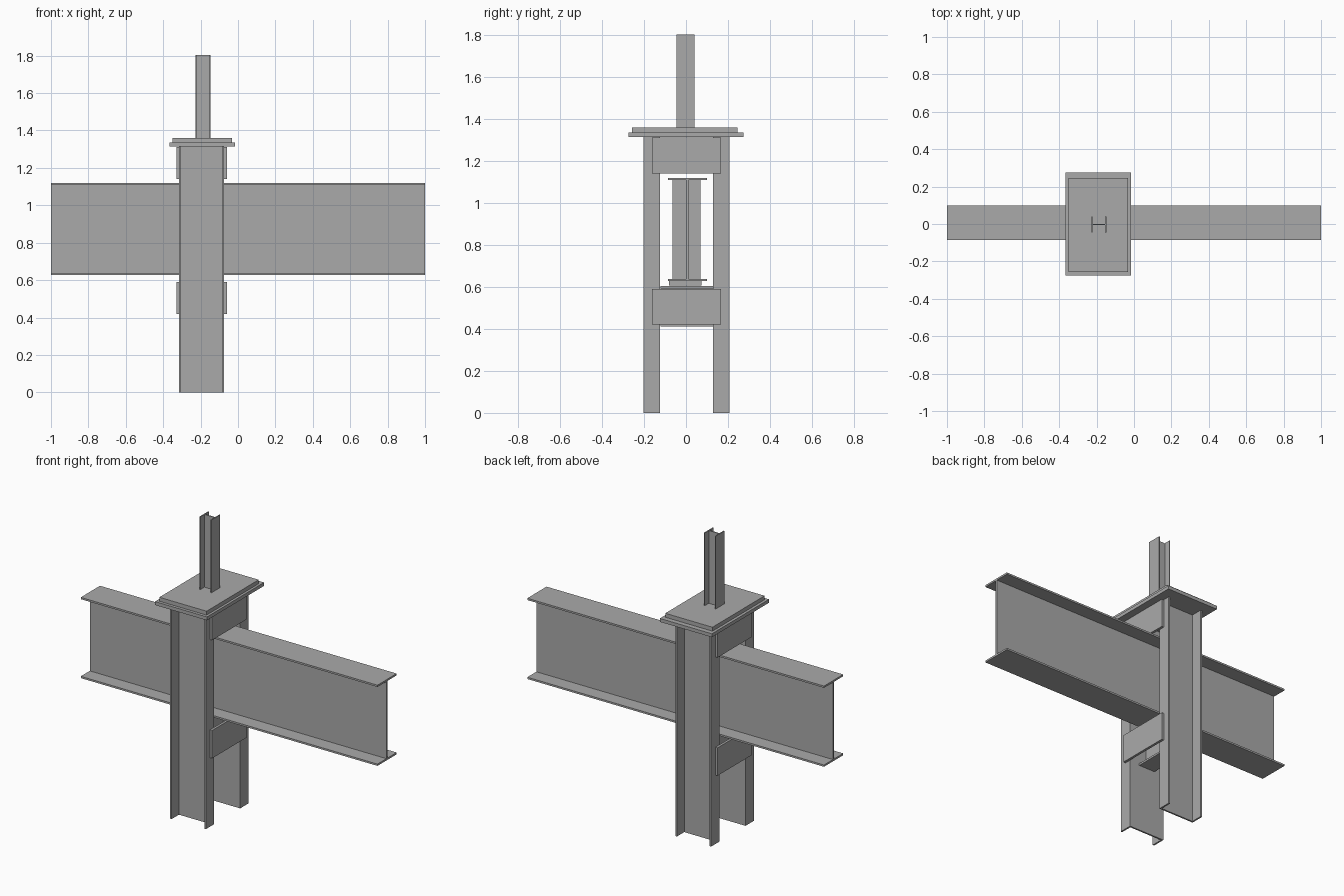
import bpy
from mathutils import Matrix, Vector

cube = bpy.data.objects.get("Cube")
if cube:
    bpy.data.objects.remove(cube, do_unlink=True)

steel = bpy.data.materials.new("grey steel")
steel.use_nodes = True
GREY = (0.4, 0.4, 0.4, 1)
steel.diffuse_color = GREY
steel.node_tree.nodes["Principled BSDF"].inputs["Base Color"].default_value = GREY


def add_mesh(name, verts, faces):
    mesh = bpy.data.meshes.new(name)
    mesh.from_pydata(verts, [], faces)
    mesh.materials.append(steel)
    obj = bpy.data.objects.new(name, mesh)
    bpy.context.collection.objects.link(obj)
    return obj


def extrude(name, profile, start, u, v, length):
    """Sweep a counter-clockwise (u, v) outline along u x v."""
    u, v, start = Vector(u), Vector(v), Vector(start)
    path = u.cross(v) * length
    n = len(profile)
    base = [start + u * a + v * b for a, b in profile]
    faces = [tuple(reversed(range(n))), tuple(range(n, 2 * n))]
    faces += [(i, (i + 1) % n, n + (i + 1) % n, n + i) for i in range(n)]
    return add_mesh(name, base + [p + path for p in base], faces)


def plate(name, x, y, z):
    outline = [(x[0], y[0]), (x[1], y[0]), (x[1], y[1]), (x[0], y[1])]
    return extrude(name, outline, (0, 0, z[0]), (1, 0, 0), (0, 1, 0), z[1] - z[0])


def i_profile(width, height, flange, web):
    w, h, t = width / 2, height / 2, web / 2
    k = h - flange
    half = [(w, -h), (w, -k), (t, -k), (t, k), (w, k), (w, h)]
    return half + [(-a, -b) for a, b in half]


X, Y, Z = (1, 0, 0), (0, 1, 0), (0, 0, 1)
CX = -0.195  # axis of the column pair

# Long girder running through the frame
extrude("main_girder", i_profile(0.185, 0.492, 0.011, 0.012),
        (-1, 0.007, 0.874), Y, Z, 2)
for name, y in (("front_stiffener", (-0.065, 0.001)),
                ("back_stiffener", (0.013, 0.07))):
    plate(name, (CX - 0.006, CX + 0.006), y, (0.639, 1.109))

# Pair of channel columns, open sides facing outward
w, t, d = 0.12, 0.01, 0.08
channel = [(-w, 0), (-w + t, 0), (-w + t, d - t), (w - t, d - t),
           (w - t, 0), (w, 0), (w, d), (-w, d)]
extrude("front_column", channel, (CX, -0.203, 0), X, Y, 1.315)
extrude("back_column", [(-a, -b) for a, b in channel],
        (CX, 0.208, 0), X, Y, 1.315)

# Tie plates on both sides of the columns
for side, x in (("right", (-0.33, -0.315)), ("left", (-0.075, -0.06))):
    plate(side + "_lower_tie_plate", x, (-0.163, 0.167), (0.42, 0.59))
    plate(side + "_upper_tie_plate", x, (-0.163, 0.167), (1.14, 1.312))

# Cross beam and bearing pad carrying the girder
extrude("cross_beam", i_profile(0.11, 0.195, 0.012, 0.01),
        (CX, 0.13, 0.508), X, Z, 0.252)
plate("bearing_pad", (CX - 0.055, CX + 0.055), (-0.08, 0.075), (0.606, 0.628))

# Stacked cap plates
plate("lower_cap_plate", (-0.367, -0.017), (-0.275, 0.275), (1.315, 1.336))
plate("upper_cap_plate", (-0.35, -0.032), (-0.257, 0.245), (1.336, 1.36))

# Upright post on the cap
extrude("top_post", i_profile(0.085, 0.08, 0.006, 0.006),
        (-0.188, -0.003, 1.36), Y, (-1, 0, 0), 0.443)
